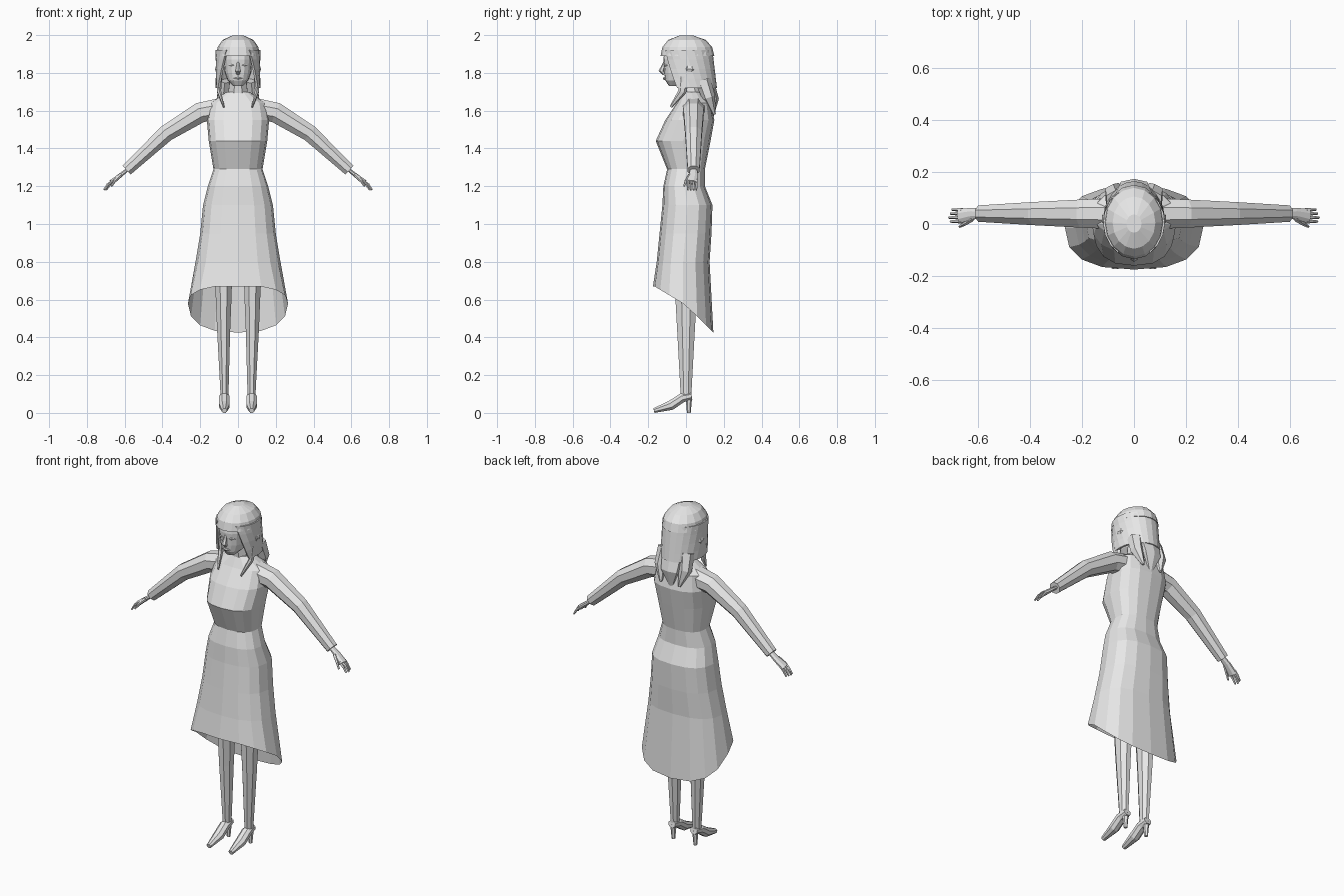
import bpy, bmesh, math
from mathutils import Vector

default_cube = bpy.data.objects.get("Cube")
if default_cube:
    bpy.data.objects.remove(default_cube, do_unlink=True)

grey = bpy.data.materials.new("plain grey")
grey.use_nodes = True
grey.diffuse_color = (.8, .8, .8, 1)
shader = grey.node_tree.nodes["Principled BSDF"]
shader.inputs["Base Color"].default_value = grey.diffuse_color

X_AXIS, Y_AXIS, Z_AXIS = Vector.Fill(3), Vector.Fill(3), Vector.Fill(3)
X_AXIS.x = Y_AXIS.y = Z_AXIS.z = 1


def loft(name, rings, closed=True, caps=True, mirror=False, thickness=0):
    """Skin a list of equal-length point rings with flat faces."""
    bm = bmesh.new()
    rows = [[bm.verts.new(point) for point in points] for points in rings]
    count = len(rows[0])
    for low, high in zip(rows, rows[1:]):
        for i in range(count if closed else count - 1):
            j = (i + 1) % count
            bm.faces.new((low[i], low[j], high[j], high[i]))
    if caps:
        bm.faces.new(rows[0])
        bm.faces.new(rows[-1])
    bmesh.ops.recalc_face_normals(bm, faces=bm.faces)
    mesh = bpy.data.meshes.new(name)
    bm.to_mesh(mesh)
    bm.free()
    mesh.materials.append(grey)
    obj = bpy.data.objects.new(name, mesh)
    bpy.context.collection.objects.link(obj)
    if thickness:
        solid = obj.modifiers.new("thickness", 'SOLIDIFY')
        solid.thickness = thickness
    if mirror:
        flip = obj.modifiers.new("mirror", 'MIRROR')
        flip.use_mirror_merge = False


def tube(name, path, start, end, bulge=0, flat=1, axis=X_AXIS, sides=8, mirror=True):
    """Tapered limb along a path; flat scales the radius across the axis."""
    path = [Vector(point) for point in path]
    lengths = [(b - a).length for a, b in zip(path, path[1:])]
    rings = []
    for i, centre in enumerate(path):
        t = sum(lengths[:i]) / sum(lengths)
        radius = start + (end - start) * t + bulge * math.sin(math.pi * t)
        tangent = (path[min(i + 1, len(path) - 1)] - path[max(i - 1, 0)]).normalized()
        u = (axis - tangent * tangent.dot(axis)).normalized()
        v = tangent.cross(u) * flat
        angles = [math.tau * (k + .5) / sides for k in range(sides)]
        rings.append([centre + radius * (u * math.cos(a) + v * math.sin(a))
                      for a in angles])
    loft(name, rings, mirror=mirror)


def section(z, half_width, front, back, gap=0, power=.8, steps=16):
    """Rounded outline from the front round the back; gap opens the front."""
    middle, depth = (back - front) / 2, (back + front) / 2
    points = []
    for k in range(steps + 1 if gap else steps):
        a = math.radians(gap + (360 - 2 * gap) * k / steps)
        x, y = (math.copysign(abs(w) ** power, w) for w in (math.sin(a), math.cos(a)))
        points.append(Vector((x * half_width, middle - y * depth, z)))
    return points


# Bodice: waist, bust, chest, shoulders, neckline
waist = section(1.29, .13, .1, .1)
loft("bodice", [waist,
                section(1.44, .155, .16, .13),
                section(1.55, .165, .11, .15),
                section(1.64, .15, .05, .13),
                section(1.7, .06, .02, .08)])

# Skirt: open below, hem sweeping down towards the back
hem = section(.5, .265, .175, .145)
for point in hem:
    point.z = min(.67, .57 - (.6 if point.y < 0 else 1) * point.y)
loft("skirt", [waist,
               section(1.2, .16, .12, .1),
               section(1.1, .185, .125, .14),
               section(.95, .2, .14, .135),
               section(.8, .225, .155, .125),
               hem], caps=False)

# Sleeves
arm_y = .04
tube("sleeve", [(.08, arm_y, 1.61), (.2, arm_y, 1.59), (.38, arm_y, 1.48),
                (.59, arm_y, 1.285)], .064, .034, axis=Y_AXIS)

# Hands with four fingers and a thumb
tube("palm", [(.57, arm_y, 1.3), (.62, arm_y, 1.26), (.67, .03, 1.22)],
     .018, .03, flat=.5, axis=Y_AXIS)
for i in range(4):
    y = .01 + i * .015
    tip = .71 - .006 * abs(i - 1)
    tube("finger", [(.66, y, 1.23), (tip - .02, y, 1.21), (tip, y, 1.18)],
         .008, .005, axis=Y_AXIS, sides=5)
tube("thumb", [(.62, .02, 1.26), (.65, 0, 1.23), (.67, -.01, 1.2)],
     .01, .005, axis=Y_AXIS, sides=5)

# Legs and pointed high heels
tube("leg", [(.08, 0, 1), (.076, 0, .6), (.076, 0, .44), (.072, 0, .14),
             (.072, 0, .08)], .062, .022, flat=1.35)
shoe_x = .072
tube("shoe", [(shoe_x, .03, .09), (shoe_x, -.02, .08), (shoe_x, -.08, .04),
              (shoe_x, -.17, .012)], .024, .015, bulge=.012, flat=.9)
tube("shoe_heel", [(shoe_x, .015, .09), (shoe_x, .015, 0)], .018, .01, sides=6)

# Neck and head
tube("neck", [(0, .03, 1.62), (0, .03, 1.69), (0, .01, 1.78)],
     .065, .045, mirror=False)
loft("head", [section(1.73, .025, .09, -.03),
              section(1.76, .055, .11, .04),
              section(1.8, .07, .115, .08),
              section(1.87, .077, .12, .1),
              section(1.94, .07, .11, .1)])

# Face details
tube("nose", [(0, -.112, 1.86), (0, -.13, 1.81), (0, -.115, 1.795)],
     .006, .01, bulge=.008, sides=6, mirror=False)
tube("lips", [(-.025, -.105, 1.77), (0, -.112, 1.77), (.025, -.105, 1.77)],
     .002, .002, bulge=.008, axis=Z_AXIS, sides=6, mirror=False)
tube("eye", [(.018, -.112, 1.84), (.034, -.11, 1.84), (.052, -.1, 1.84)],
     .002, .002, bulge=.006, axis=Z_AXIS, sides=6)
tube("ear", [(.1, .01, 1.78), (.11, .02, 1.82), (.1, .02, 1.87)],
     .007, .007, bulge=.007, flat=2, sides=6)

# Hair crown: a dome over the head
crown = []
for degrees in (0, 25, 50, 80):
    a = math.radians(degrees)
    size = math.cos(a) ** .8
    crown.append(section(1.89 + .11 * math.sin(a),
                         .117 * size, .135 * size, .15 * size, power=1))
loft("hair_crown", crown)

# Hair panels: open at the face, wider open further down
panels = [section(1.92 - .05 * k, .118, .13, .14 + .006 * k,
                  gap=32 + 8 * k, power=1) for k in range(5)]
loft("hair_panels", panels, closed=False, caps=False, thickness=.012)

# Loose locks at the back and beside the neck
tube("back_lock_middle", [(0, .12, 1.76), (0, .15, 1.66), (0, .14, 1.56)],
     .07, .01, bulge=.02, flat=.4, sides=6, mirror=False)
tube("back_lock_side", [(.07, .09, 1.76), (.08, .12, 1.67), (.06, .15, 1.58)],
     .042, .008, bulge=.01, sides=6)
tube("front_lock", [(.1, -.01, 1.78), (.1, -.02, 1.7), (.075, -.08, 1.62)],
     .018, .004, flat=1.8, sides=6)
